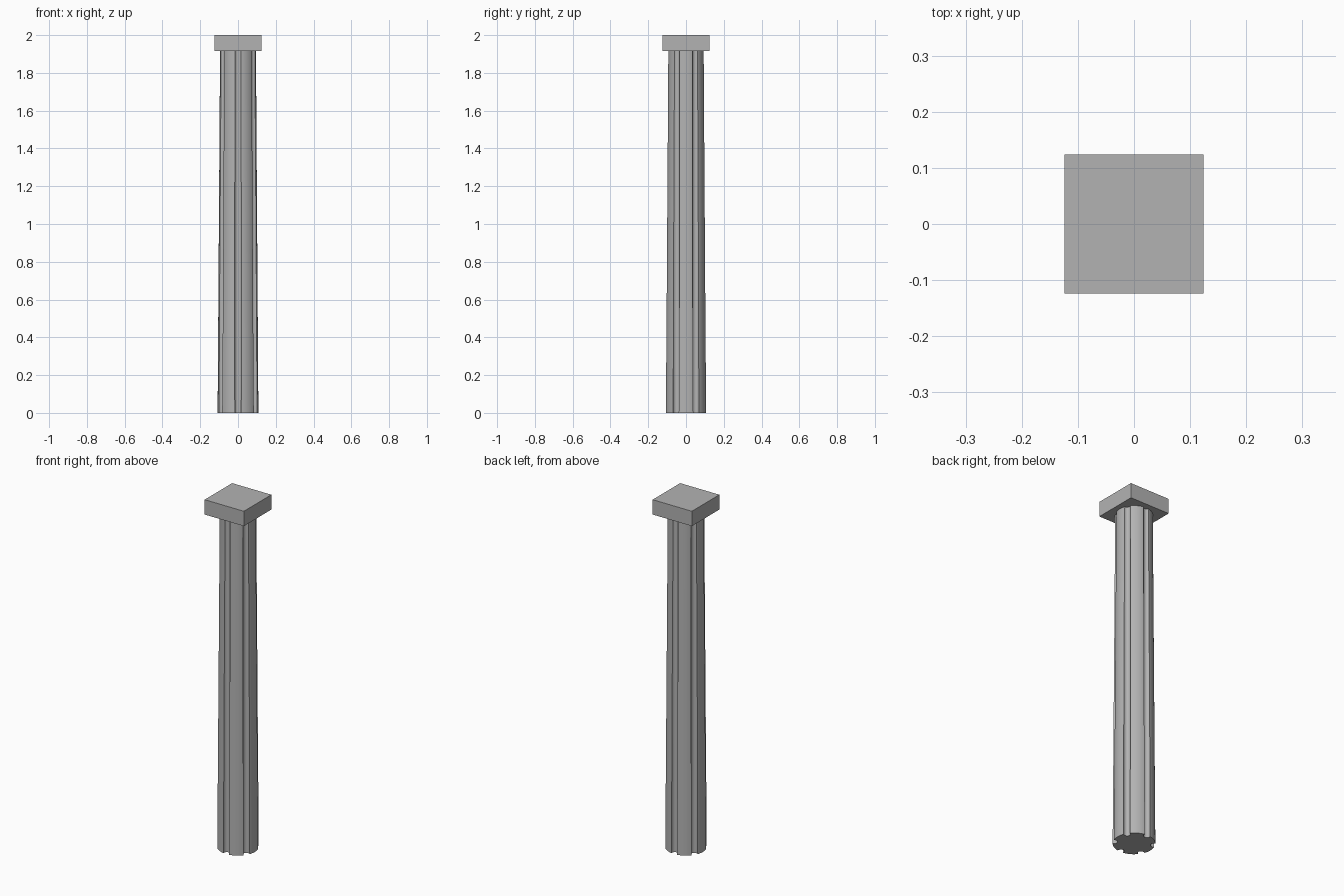
import bpy
import math

cube = bpy.data.objects.get("Cube")
if cube:
    bpy.data.objects.remove(cube, do_unlink=True)

SHAFT_TOP = 1.915
BASE_R, TOP_R = 0.108, 0.095
FLUTES = 6

stone = bpy.data.materials.new("grey_stone")
stone.use_nodes = True
color = (0.45, 0.45, 0.45, 1)
stone.diffuse_color = color
stone.node_tree.nodes["Principled BSDF"].inputs["Base Color"].default_value = color


def finish(name):
    obj = bpy.context.object
    obj.name = name
    obj.data.materials.append(stone)
    return obj


# Square slab on top
bpy.ops.mesh.primitive_cube_add(size=1, location=(0, 0, (SHAFT_TOP + 2) / 2))
slab = finish("capital_slab")
slab.scale = (0.248, 0.248, 2 - SHAFT_TOP)

# Tapered round shaft
bpy.ops.mesh.primitive_cone_add(vertices=48, radius1=BASE_R, radius2=TOP_R,
                                depth=SHAFT_TOP, location=(0, 0, SHAFT_TOP / 2))
shaft = finish("shaft")

# Upright round cutters for the flutes
for i in range(FLUTES):
    angle = math.radians(30) + i * math.tau / FLUTES
    bpy.ops.mesh.primitive_cylinder_add(
        vertices=16, radius=0.018, depth=3,
        location=(0.102 * math.cos(angle), 0.102 * math.sin(angle), 1),
        rotation=(0, 0, angle))
    cutter = finish(f"flute_cutter_{i + 1}")
    cutter.hide_render = True
    cutter.hide_set(True)
    cut = shaft.modifiers.new(f"flute_{i + 1}", 'BOOLEAN')
    cut.operation = 'DIFFERENCE'
    cut.solver = 'EXACT'
    cut.object = cutter

# Apply the cuts, then smooth the curved faces only
bpy.ops.object.select_all(action='DESELECT')
bpy.context.view_layer.objects.active = shaft
shaft.select_set(True)
for cut in list(shaft.modifiers):
    bpy.ops.object.modifier_apply(modifier=cut.name)
bpy.ops.object.shade_smooth_by_angle(angle=math.radians(30))
for obj in [o for o in bpy.data.objects if o.name.startswith("flute_cutter")]:
    bpy.data.objects.remove(obj, do_unlink=True)
